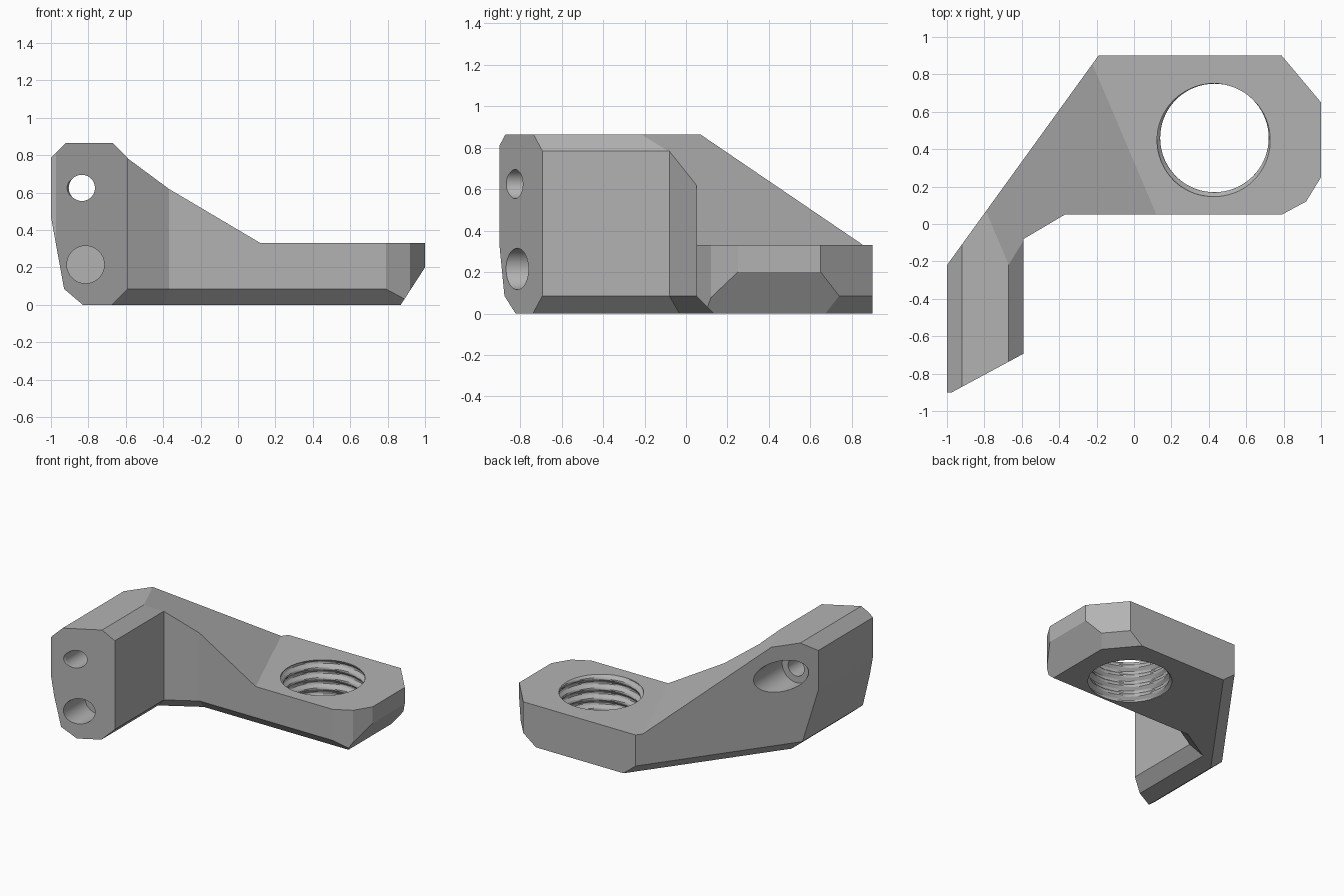
import bpy, bmesh, math
from mathutils import Vector

if "Cube" in bpy.data.objects:
    bpy.data.objects.remove(bpy.data.objects["Cube"])

grey = bpy.data.materials.new("grey plastic")
grey.diffuse_color = (0.45, 0.45, 0.45, 1)
grey.use_nodes = True
grey.node_tree.nodes["Principled BSDF"].inputs["Base Color"].default_value = grey.diffuse_color


def make_object(name, bm):
    bmesh.ops.recalc_face_normals(bm, faces=bm.faces[:])
    mesh = bpy.data.meshes.new(name)
    bm.to_mesh(mesh)
    bm.free()
    mesh.materials.append(grey)
    obj = bpy.data.objects.new(name, mesh)
    bpy.context.collection.objects.link(obj)
    return obj


def convex(name, planes):
    """Block trimmed by planes given as (point, outward normal)."""
    bm = bmesh.new()
    bmesh.ops.create_cube(bm, size=4)
    for point, normal in planes:
        bmesh.ops.bisect_plane(bm, geom=bm.verts[:] + bm.edges[:] + bm.faces[:], dist=1e-5,
                               plane_co=point, plane_no=Vector(normal).normalized(),
                               clear_outer=True)
        rim = [e for e in bm.edges if e.is_boundary]
        if rim:
            bmesh.ops.edgeloop_fill(bm, edges=rim)
    return make_object(name, bm)


def wall(a, b, chamfer=False):
    """Vertical wall from a to b (solid on the left), optionally chamfered below."""
    n = Vector((b[1] - a[1], a[0] - b[0], 0)).normalized()
    planes = [((a[0], a[1], 0), n)]
    if chamfer:
        planes.append(((a[0], a[1], 0.085), n + Vector((0, 0, -1))))
    return planes


def lathe_y(name, profile, x, z, seg=64):
    """Round cutter along y from (y, radius) pairs."""
    bm = bmesh.new()
    rings = [[bm.verts.new((x + r * math.cos(2 * math.pi * i / seg), y,
                            z + r * math.sin(2 * math.pi * i / seg))) for i in range(seg)]
             for y, r in profile]
    skin(bm, rings)
    return make_object(name, bm)


def skin(bm, rings):
    seg = len(rings[0])
    for lo, hi in zip(rings, rings[1:]):
        for i in range(seg):
            j = (i + 1) % seg
            bm.faces.new((lo[i], lo[j], hi[j], hi[i]))
    bm.faces.new(rings[0][::-1])
    bm.faces.new(rings[-1])


def combine(target, other, operation):
    mod = target.modifiers.new("combine", 'BOOLEAN')
    mod.operation = operation
    mod.solver = 'EXACT'
    mod.object = other
    bpy.context.view_layer.objects.active = target
    bpy.ops.object.modifier_apply(modifier=mod.name)
    bpy.data.objects.remove(other, do_unlink=True)


# Outer walls and chamfers shared by all the blocks
floor_z, top_z, plate_z = 0.0, 0.865, 0.33
common = [((0, 0, floor_z), (0, 0, -1)), ((0, 0, top_z), (0, 0, 1)),
          ((0, -0.9, 0), (0, -1, 0)), ((-1, 0, 0), (-1, 0, 0)),
          ((-1, 0, 0.785), (-1, 0, 1)),
          ((-1, 0, 0.47), (-0.385, 0, -0.07)),
          ((-0.93, 0, 0.085), (-0.085, 0, -0.1)),
          ((1, 0, 0.2), (0.2, 0, -0.13))]
common += wall((-0.19, 0.9), (-1, -0.22), True)
common += wall((0.79, 0.9), (-0.19, 0.9))
common += wall((1, 0.65), (0.79, 0.9), True)
common += wall((1, 0.25), (1, 0.65))
common += wall((0.92, 0.12), (1, 0.25))
common += wall((0.79, 0.05), (0.92, 0.12))

slope = [((0.12, 0.05, plate_z), (0.592, 0.2516, 1))]
front = wall((-0.37, 0.05), (0.79, 0.05), True)

# Arm, corner web, sloping rib and ring plate
bracket = convex("bracket", common + slope + wall((-0.59, -0.9), (-0.59, -0.08), True)
                 + [((-0.59, 0, 0.785), (1, 0, 1))])
web = convex("corner_web", common + slope + wall((-0.59, -0.08), (-0.37, 0.05), True))
rib = convex("sloping_rib", common + slope + front)
plate = convex("ring_plate", common + front + [((0, 0, plate_z), (0, 0, 1))])
for part in (web, rib, plate):
    combine(bracket, part, 'UNION')

# Slightly larger chamfer at the arm tip
tip = convex("tip_cutter", [((0, -0.875, 0), (0, 1, 0)), ((-0.59, 0, 0.12), (-0.12, 0, 0.08)),
                            ((0, 0, 0.3), (0, 0, 1))])
combine(bracket, tip, 'DIFFERENCE')

# Threaded hole through the plate
bm = bmesh.new()
pitch, depth, seg, steps = 0.08, 0.025, 72, 8
rings = []
for k in range(-steps, 5 * steps + 3):
    z = plate_z - 0.002 - (k - 2.5) * pitch / steps
    ring = []
    for i in range(seg):
        a = 2 * math.pi * i / seg
        t = ((z - plate_z) / pitch - (a + 1.9) / (2 * math.pi)) % 1.0
        r = 0.29 + depth * min(1, max(0, 1.3 - 3.2 * min(t, 1 - t)))
        ring.append(bm.verts.new((0.43 + r * math.cos(a), 0.46 + r * math.sin(a), z)))
    rings.append(ring)
skin(bm, rings)
combine(bracket, make_object("thread_cutter", bm), 'DIFFERENCE')

# Screw hole with countersink and rear pocket, and blind magnet hole
screw = lathe_y("screw_cutter", [(-0.95, 0.12), (-0.9, 0.095), (-0.85, 0.07), (-0.18, 0.07),
                                 (-0.18, 0.122), (0.6, 0.122)], -0.835, 0.625)
combine(bracket, screw, 'DIFFERENCE')
blind = lathe_y("blind_cutter", [(-1, 0.1), (-0.6, 0.1)], -0.815, 0.215)
combine(bracket, blind, 'DIFFERENCE')

# Smooth the bores, keep every flat edge crisp
bpy.ops.object.select_all(action='DESELECT')
bracket.select_set(True)
bpy.context.view_layer.objects.active = bracket
bpy.ops.object.shade_smooth_by_angle(angle=math.radians(8))
